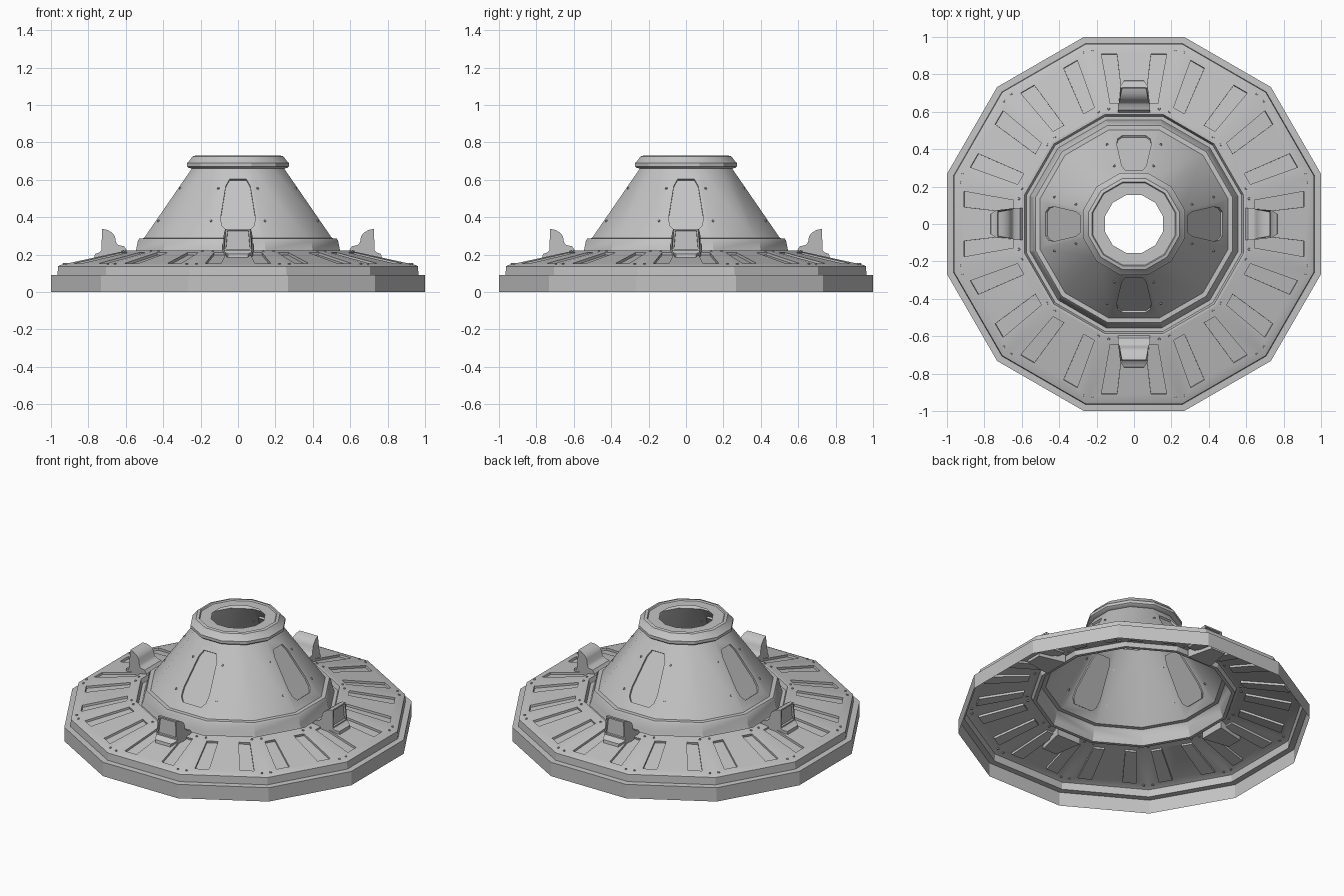
import bpy, bmesh, math
from mathutils import Vector, Matrix

SIDES = 12
STEP = 2 * math.pi / SIDES
HALF = math.tan(STEP / 2)

if "Cube" in bpy.data.objects:
    bpy.data.objects.remove(bpy.data.objects["Cube"], do_unlink=True)

grey = bpy.data.materials.new("plain grey")
grey.use_nodes = True
grey.diffuse_color = (0.55, 0.55, 0.55, 1)
bsdf = grey.node_tree.nodes["Principled BSDF"]
bsdf.inputs["Base Color"].default_value = grey.diffuse_color
bsdf.inputs["Roughness"].default_value = 0.7


def finish(bm, name, angle=28):
    mesh = bpy.data.meshes.new(name)
    bm.to_mesh(mesh)
    bm.free()
    mesh.materials.append(grey)
    obj = bpy.data.objects.new(name, mesh)
    bpy.context.collection.objects.link(obj)
    bpy.ops.object.select_all(action='DESELECT')
    obj.select_set(True)
    bpy.context.view_layer.objects.active = obj
    bpy.ops.object.shade_smooth_by_angle(angle=math.radians(angle))
    return obj


def place(r, t, z, i):
    """Point on side i: r outward from the axis, t sideways along the side."""
    return Matrix.Rotation(i * STEP, 3, 'Z') @ Vector((r, t, z))


def face_toward(face, direction):
    face.normal_update()
    if face.normal.dot(direction) < 0:
        face.normal_flip()


def lathe(bm, profile):
    """Twelve-sided ring; each profile point is (distance to flat, height)."""
    for i in range(SIDES):
        for (r0, z0), (r1, z1) in zip(profile, profile[1:]):
            corners = [(r0, -1, z0), (r0, 1, z0), (r1, 1, z1), (r1, -1, z1)]
            bm.faces.new([bm.verts.new(place(r, s * r * HALF, z, i)) for r, s, z in corners])


def height_on(low, high, r):
    return low[1] + (high[1] - low[1]) * (r - low[0]) / (high[0] - low[0])


def side_normal(low, high, i):
    slope = Vector((high[1] - low[1], 0, low[0] - high[0])).normalized()
    return place(*slope, i)


def recessed_side(bm, low, high, i, outlines, depth):
    """One sloping side with sunken pockets; outlines hold (r, t) points."""
    n = side_normal(low, high, i)
    frame = [(low[0], -low[0] * HALF), (low[0], low[0] * HALF),
             (high[0], high[0] * HALF), (high[0], -high[0] * HALF)]
    edges = []
    for loop in [frame] + outlines:
        pts = [place(r, t, height_on(low, high, r), i) for r, t in loop]
        verts = [bm.verts.new(p) for p in pts]
        edges += [bm.edges.new((a, b)) for a, b in zip(verts, verts[1:] + verts[:1])]
        if loop is frame:
            continue
        sunk = [bm.verts.new(p - n * depth) for p in pts]
        face_toward(bm.faces.new(sunk), n)
        centre = sum(pts, Vector()) / len(pts)
        for k in range(len(pts)):
            m = (k + 1) % len(pts)
            wall = bm.faces.new((verts[k], verts[m], sunk[m], sunk[k]))
            face_toward(wall, centre - wall.calc_center_median())
    filled = bmesh.ops.triangle_fill(bm, use_beauty=True, edges=edges, normal=n)
    for f in filled["geom"]:
        if isinstance(f, bmesh.types.BMFace):
            face_toward(f, n)


def weld(bm):
    bmesh.ops.remove_doubles(bm, verts=bm.verts, dist=0.0004)


# Skirt: stepped rim and sloping deck with paired radial slots
deck_low, deck_high = (0.945, 0.146), (0.597, 0.222)
bm = bmesh.new()
lathe(bm, [(1, 0), (1, 0.09), (0.965, 0.092), (0.962, 0.138), deck_low])
for i in range(SIDES):
    slots = []
    for s in (-1, 1):
        lean = s * math.tan(math.radians(8.3))
        slots.append([(r, r * lean + w) for r, w in
                      [(0.91, -0.042), (0.91, 0.042), (0.645, 0.033), (0.645, -0.033)]])
    recessed_side(bm, deck_low, deck_high, i, slots, 0.014)
weld(bm)
finish(bm, "skirt")

# Groove and collar around the foot of the cone
bm = bmesh.new()
lathe(bm, [deck_high, (0.585, 0.222), (0.575, 0.195), (0.555, 0.195), (0.545, 0.225),
           (0.535, 0.275), (0.527, 0.287), (0.503, 0.288)])
weld(bm)
finish(bm, "collar")

# Cone with four sunken panels
cone_low, cone_high = (0.503, 0.288), (0.247, 0.66)
half_panel = [(0.472, 0.065), (0.455, 0.088), (0.425, 0.092), (0.31, 0.065), (0.286, 0.045)]
panel = half_panel + [(r, -t) for r, t in reversed(half_panel)]
bm = bmesh.new()
for i in range(SIDES):
    recessed_side(bm, cone_low, cone_high, i, [panel] if i % 3 == 0 else [], 0.012)
weld(bm)
finish(bm, "cone")

# Open cap on top of the cone
bm = bmesh.new()
lathe(bm, [cone_high, (0.265, 0.665), (0.273, 0.672), (0.273, 0.69), (0.262, 0.7),
           (0.242, 0.726), (0.225, 0.73), (0.22, 0.722), (0.155, 0.722)])
weld(bm)
finish(bm, "top_cap")

# Four hooded housings on the deck: (outward, height, half width)
housing = [(0.595, 0.17, 0.085), (0.595, 0.225, 0.085), (0.61, 0.245, 0.085),
           (0.64, 0.252, 0.085), (0.652, 0.265, 0.078), (0.658, 0.298, 0.077),
           (0.672, 0.317, 0.075), (0.698, 0.332, 0.07), (0.726, 0.338, 0.064),
           (0.731, 0.222, 0.074), (0.742, 0.212, 0.07), (0.765, 0.204, 0.055),
           (0.77, 0.165, 0.05)]
for i, name in ((0, "left"), (3, "back"), (6, "right"), (9, "front")):
    bm = bmesh.new()
    near = [bm.verts.new(place(r, -w, z, i)) for r, z, w in housing]
    far = [bm.verts.new(place(r, w, z, i)) for r, z, w in housing]
    bm.faces.new(near)
    bm.faces.new(far[::-1])
    count = len(housing)
    strips = [bm.faces.new((near[k], far[k], far[(k + 1) % count], near[(k + 1) % count]))
              for k in range(count)]
    bmesh.ops.recalc_face_normals(bm, faces=bm.faces)
    bmesh.ops.inset_individual(bm, faces=[strips[8]], thickness=0.012, depth=0)
    bmesh.ops.inset_individual(bm, faces=[strips[8]], thickness=0.002, depth=-0.012)
    finish(bm, name + "_housing", 35)


# Small bolts on the deck corners and beside the cone panels
def bolt(bm, low, high, i, r, t):
    n = side_normal(low, high, i)
    spot = place(r, t, height_on(low, high, r), i)
    turn = n.to_track_quat('Z', 'Y').to_matrix().to_4x4()
    bmesh.ops.create_cone(bm, cap_ends=True, segments=6, radius1=0.008, radius2=0.006,
                          depth=0.012, matrix=Matrix.Translation(spot) @ turn)


bm = bmesh.new()
for i in range(SIDES):
    for s in (-1, 1):
        bolt(bm, deck_low, deck_high, i, 0.93, s * 0.222)
        bolt(bm, deck_low, deck_high, i, 0.615, s * 0.135)
        if i % 3 == s % 3:
            for r in (0.44, 0.32):
                bolt(bm, cone_low, cone_high, i, r, -s * r * 0.2)
finish(bm, "bolts")
